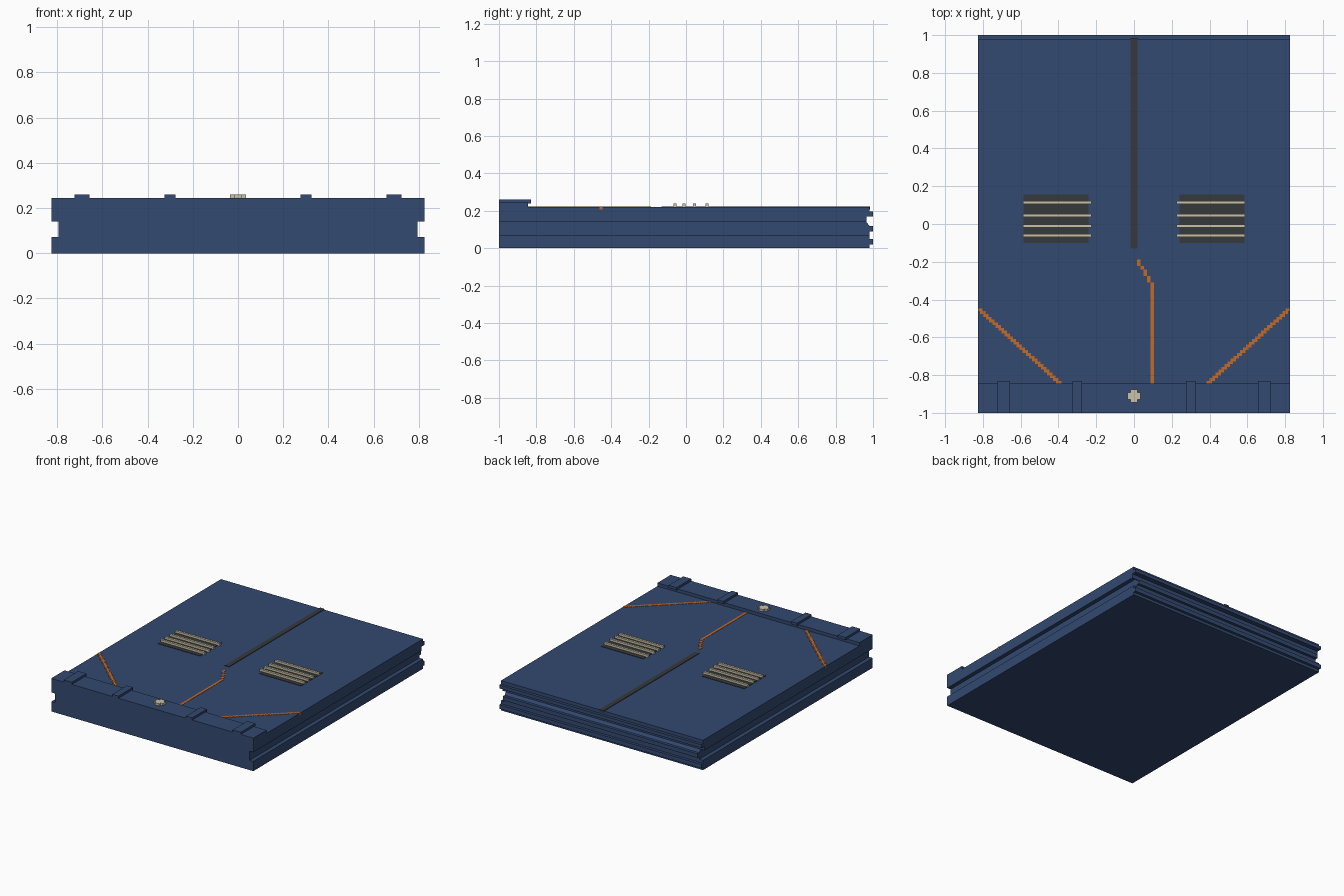
import bpy, bmesh
from mathutils import Vector

if "Cube" in bpy.data.objects:
    bpy.data.objects.remove(bpy.data.objects["Cube"])


def material(name, rgb):
    m = bpy.data.materials.new(name)
    m.diffuse_color = (*rgb, 1)
    m.use_nodes = True
    m.node_tree.nodes["Principled BSDF"].inputs["Base Color"].default_value = m.diffuse_color
    return m


BLUE = material("navy blue", (0.033, 0.067, 0.165))
DARK = material("charcoal", (0.037, 0.041, 0.041))
ORANGE = material("orange", (0.54, 0.145, 0.021))
CREAM = material("cream", (0.60, 0.54, 0.40))


def finish(name, bm, mat):
    bmesh.ops.recalc_face_normals(bm, faces=bm.faces)
    me = bpy.data.meshes.new(name)
    bm.to_mesh(me)
    bm.free()
    me.materials.append(mat)
    ob = bpy.data.objects.new(name, me)
    bpy.context.collection.objects.link(ob)
    return ob


def boxes(name, mat, items):
    """Boxes given as (x0, x1, y0, y1, z0, z1), joined in one object."""
    bm = bmesh.new()
    for x0, x1, y0, y1, z0, z1 in items:
        vs = bmesh.ops.create_cube(bm, size=1)["verts"]
        for v in vs:
            v.co = Vector((x1 if v.co.x > 0 else x0,
                           y1 if v.co.y > 0 else y0,
                           z1 if v.co.z > 0 else z0))
    return finish(name, bm, mat)


TOP = 0.22

# Slab body: stacked outlines (z, half width, back y) give side grooves and back ridges
rings = [(0, .825, .98), (.02, .825, .98), (.02, .825, 1), (.05, .825, 1),
         (.05, .825, .98), (.072, .825, .98), (.072, .795, .98), (.09, .795, .98),
         (.09, .795, 1), (.12, .795, 1), (.12, .795, .98), (.14, .795, .965),
         (.14, .825, .965), (.17, .825, .965), (.17, .825, 1), (.195, .825, 1),
         (.195, .825, .98), (TOP, .825, .98)]
bm = bmesh.new()
loops = [[bm.verts.new(p) for p in ((-w, -1, z), (w, -1, z), (w, b, z), (-w, b, z))]
         for z, w, b in rings]
for a, b in zip(loops, loops[1:]):
    for i in range(4):
        j = (i + 1) % 4
        # skip the collapsed edge faces where two outlines share the edge
        if (a[i].co - b[i].co).length > 1e-6 or (a[j].co - b[j].co).length > 1e-6:
            bm.faces.new((a[i], a[j], b[j], b[i]))
bm.faces.new(loops[0])
bm.faces.new(loops[-1])
bmesh.ops.remove_doubles(bm, verts=bm.verts, dist=1e-5)
bmesh.ops.dissolve_degenerate(bm, edges=bm.edges, dist=1e-5)
finish("slab_body", bm, BLUE)

# Raised front lip and the four straps over it
boxes("front_lip", BLUE, [(-.825, .825, -1, -.845, TOP - .01, .244)])
straps = []
for s in (-1, 1):
    for c, h in ((.69, .033), (.301, .025)):
        straps.append((s * c - h, s * c + h, -1, -.83, .24, .26))
boxes("lip_straps", BLUE, straps)

# Plus-shaped button on the lip
bm = bmesh.new()
a, b = .035, .018
pts = [(a, -b), (a, b), (b, b), (b, a), (-b, a), (-b, b),
       (-a, b), (-a, -b), (-b, -b), (-b, -a), (b, -a), (b, -b)]
f = bm.faces.new([bm.verts.new((x, y - .91, .24)) for x, y in pts])
ext = bmesh.ops.extrude_face_region(bm, geom=[f])["geom"]
bmesh.ops.translate(bm, vec=(0, 0, .02),
                    verts=[g for g in ext if isinstance(g, bmesh.types.BMVert)])
finish("lip_button", bm, CREAM)

# Centre seam strip
boxes("centre_strip", DARK, [(-.018, .018, -.13, .985, TOP - .012, TOP + .004)])

# Two grilles: dark panel with four raised bars
for s, side in ((-1, "left"), (1, "right")):
    def span(x0, x1):
        return (min(s * x0, s * x1), max(s * x0, s * x1))
    boxes(side + "_grille_panel", DARK,
          [(*span(.24, .585), -.10, .155, TOP - .005, TOP + .003)])
    boxes(side + "_grille_bars", CREAM,
          [(*span(.225, .587), y - .008, y + .008, TOP - .005, .238)
           for y in (.113, .045, -.01, -.06)])

    # Stepped diagonal stripe towards the front corner
    n = 27
    dx, dy = (.825 - .39) / n, (.845 - .447) / n
    boxes(side + "_diagonal_stripe", ORANGE,
          [(*span(.826 - (i + 1.5) * dx, .826 - max(i - .3, 0) * dx),
            -.447 - (i + 1) * dy, -.447 - i * dy, TOP - .014, TOP + .002)
           for i in range(n)])

# Bent centre stripe: four steps, then a straight run to the lip
path = [(.026, -.188, -.222), (.043, -.222, -.24), (.060, -.24, -.275),
        (.079, -.275, -.31), (.096, -.31, -.845)]
boxes("centre_stripe", ORANGE,
      [(x - .009, x + .009, y1, y0, TOP - .01, TOP + .002) for x, y0, y1 in path])
